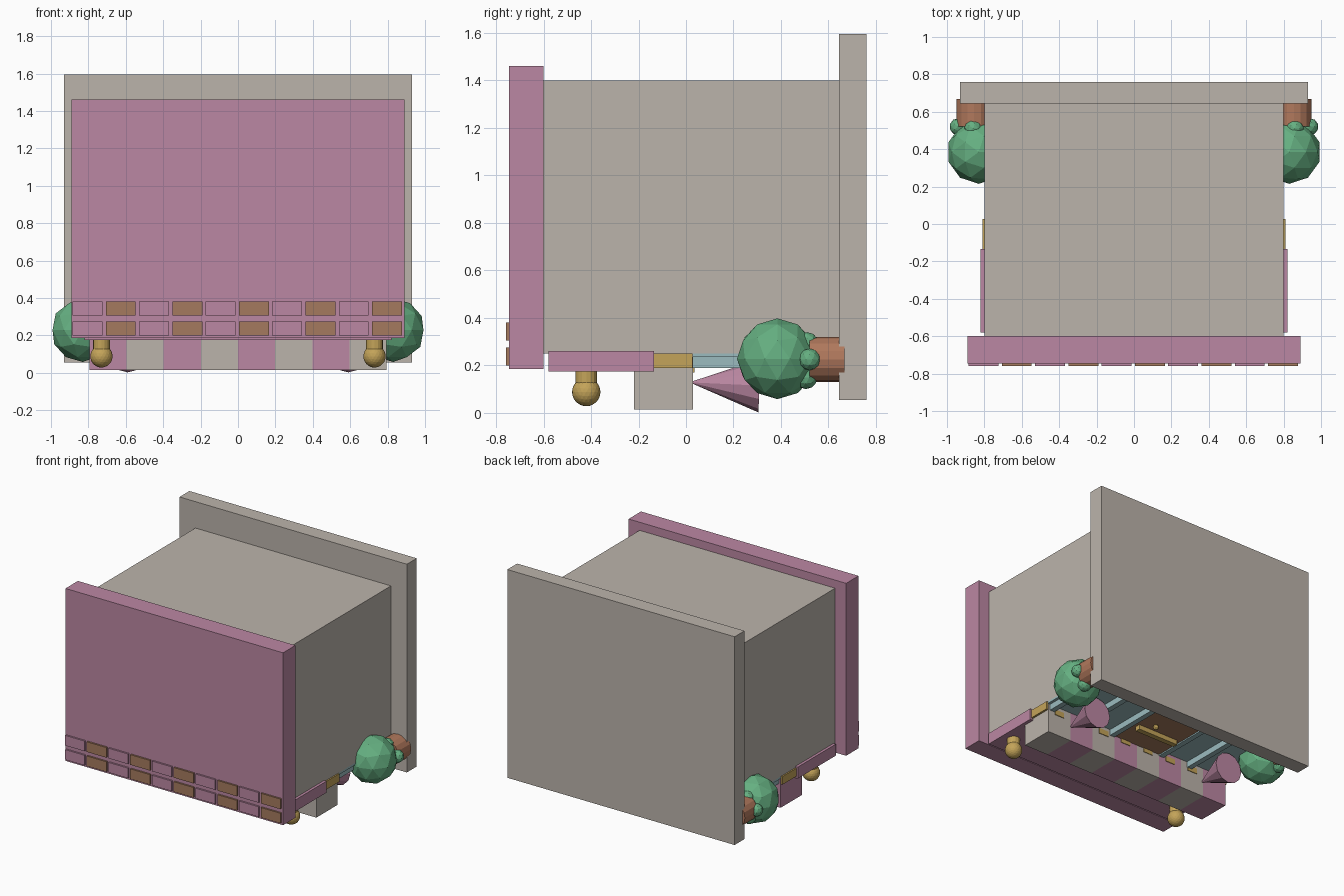
import bpy, math
from mathutils import Matrix, Vector

cube = bpy.data.objects.get("Cube")
if cube:
    bpy.data.objects.remove(cube, do_unlink=True)


def material(name, r, g, b):
    m = bpy.data.materials.new(name)
    m.use_nodes = True
    m.diffuse_color = (r, g, b, 1)
    m.node_tree.nodes["Principled BSDF"].inputs["Base Color"].default_value = (r, g, b, 1)
    return m


PINK = material("dusty_pink", 0.50, 0.245, 0.366)
STONE = material("warm_stone", 0.50, 0.456, 0.407)
GREEN = material("leaf_green", 0.13, 0.43, 0.22)
GOLD = material("brass", 0.55, 0.37, 0.10)
BROWN = material("wood_brown", 0.376, 0.195, 0.112)
CLAY = material("clay", 0.434, 0.188, 0.107)
GLASS = material("pale_blue", 0.33, 0.50, 0.52)


def finish(name, mat):
    ob = bpy.context.object
    ob.name = name
    ob.data.materials.append(mat)
    return ob


def box(name, mat, x, y, z):
    """Box from three (low, high) ranges."""
    mid = [(a + b) / 2 for a, b in (x, y, z)]
    size = [b - a for a, b in (x, y, z)]
    bpy.ops.mesh.primitive_cube_add(size=1)
    ob = finish(name, mat)
    ob.data.transform(Matrix.Translation(mid) @ Matrix.Diagonal((*size, 1)))
    return ob


def cone(name, mat, start, end, r1, r2, sides):
    """Tapered cylinder running from start to end."""
    a, b = Vector(start), Vector(end)
    bpy.ops.mesh.primitive_cone_add(vertices=sides, radius1=r1, radius2=r2, depth=(b - a).length)
    ob = finish(name, mat)
    turn = (b - a).to_track_quat('Z', 'Y').to_matrix().to_4x4()
    ob.data.transform(Matrix.Translation((a + b) / 2) @ turn)
    return ob


def ball(name, mat, centre, r, detail=2):
    bpy.ops.mesh.primitive_ico_sphere_add(subdivisions=detail, radius=r, location=centre)
    return finish(name, mat)


# Main volumes
box("building", STONE, (-0.8, 0.8), (-0.6, 0.65), (0.25, 1.4))
box("ground_slab", STONE, (-0.93, 0.93), (0.645, 0.76), (0.055, 1.595))
box("roof", PINK, (-0.89, 0.89), (-0.745, -0.6), (0.185, 1.46))
box("sign_board", PINK, (-0.82, 0.82), (-0.58, -0.135), (0.175, 0.26))
box("brass_trim", GOLD, (-0.81, 0.81), (-0.135, 0.028), (0.19, 0.25))

# Two rows of roof tiles, alternating in colour
for row, low in enumerate((0.2, 0.305)):
    for i in range(10):
        x = -0.885 + i * 0.178
        box(f"roof_tile_{row}_{i}", BROWN if i % 2 else PINK,
            (x, x + 0.16), (-0.758, -0.744), (low, low + 0.075))

# Striped awning with a small brass plate on each stripe
for i in range(8):
    x = -0.795 + i * 0.19875
    box(f"awning_stripe_{i}", STONE if i % 2 else PINK,
        (x, x + 0.19875), (-0.22, 0.03), (0.015, 0.19))
    box(f"awning_back_{i}", STONE if i % 2 else PINK,
        (x, x + 0.19875), (0.0, 0.03), (0.19, 0.25))
    box(f"awning_plate_{i}", GOLD,
        (x + 0.06, x + 0.14), (0.03, 0.035), (0.17, 0.21))

# Shop front: glazing, bars and door
box("shop_window", GLASS, (-0.8, 0.8), (0.03, 0.645), (0.235, 0.252))
for i, x in enumerate((-0.76, -0.47, -0.22, 0.22, 0.47, 0.76)):
    box(f"window_bar_{i}", GLASS, (x - 0.02, x + 0.02), (0.03, 0.645), (0.19, 0.24))
box("door", BROWN, (-0.2, 0.2), (0.03, 0.645), (0.2, 0.245))
box("door_rail", GOLD, (-0.17, 0.17), (0.22, 0.26), (0.165, 0.2))
ball("door_knob", GOLD, (0.08, 0.33, 0.18), 0.02)

# Parts that stand on both sides
for s, side in ((1, "left"), (-1, "right")):
    cone(f"lamp_stem_{side}", GOLD, (s * 0.73, -0.42, 0.1), (s * 0.73, -0.42, 0.18), 0.045, 0.045, 16)
    ball(f"lamp_{side}", GOLD, (s * 0.73, -0.42, 0.088), 0.06, 3)
    cone(f"parasol_{side}", PINK, (s * 0.59, 0.31, 0.115), (s * 0.59, 0.03, 0.128), 0.113, 0.006, 12)
    cone(f"pot_{side}", CLAY, (s * 0.855, 0.52, 0.225), (s * 0.855, 0.668, 0.225), 0.095, 0.095, 16)
    ball(f"bush_{side}", GREEN, (s * 0.83, 0.385, 0.228), 0.17)
    for i, (x, y, z, r) in enumerate(((0.86, 0.51, 0.29, 0.05), (0.94, 0.52, 0.225, 0.046),
                                      (0.87, 0.505, 0.15, 0.05))):
        ball(f"bush_tuft_{side}_{i}", GREEN, (s * x, y, z), r)
